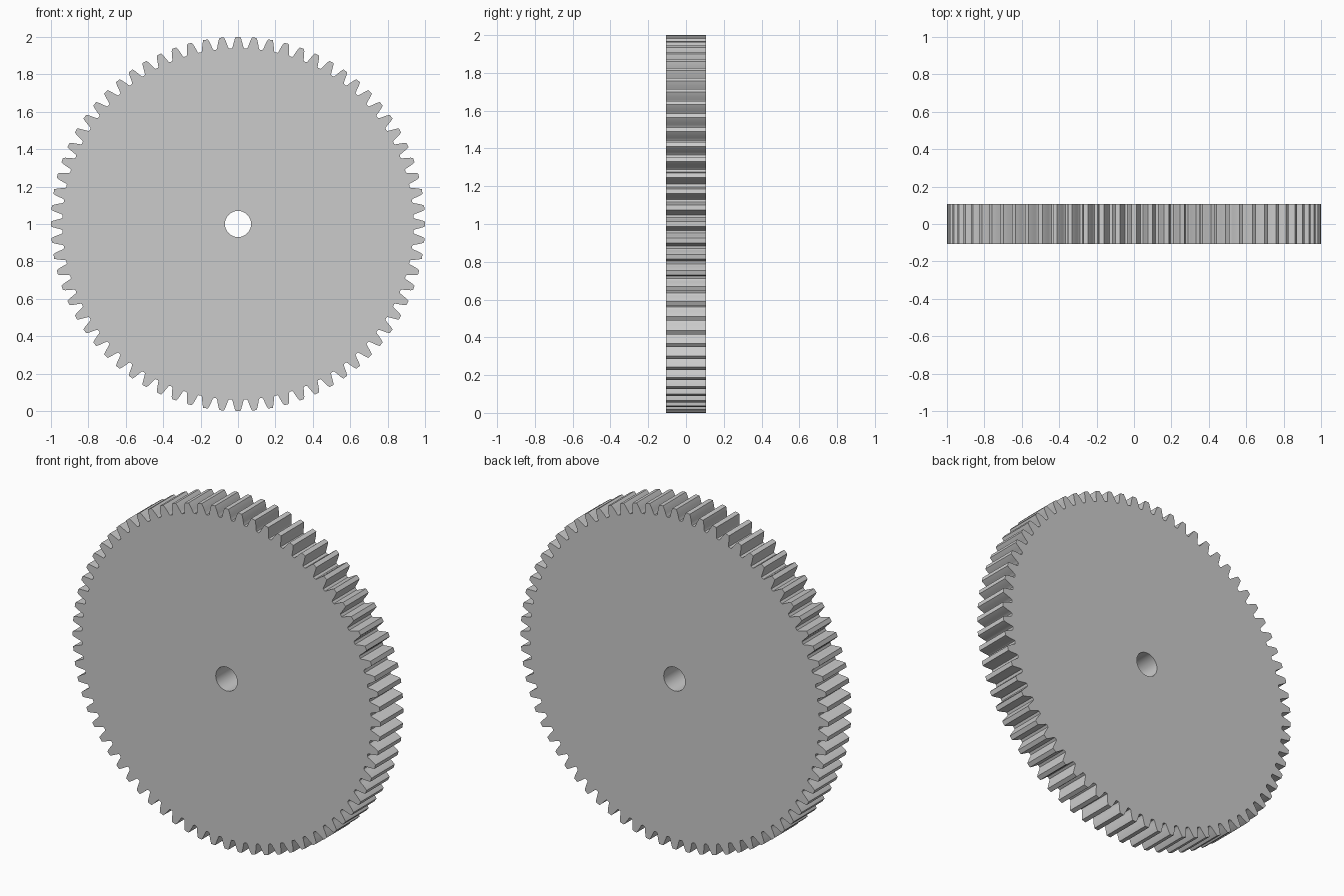
import bpy, bmesh, math

if "Cube" in bpy.data.objects:
    bpy.data.objects.remove(bpy.data.objects["Cube"])

TEETH = 72
HALF = 0.107          # half thickness along y
HOLE_R = 0.07
CENTRE_Z = 1.0

# half tooth, tip to root: (radius, half width)
FLANK = [(1.0, 0.0125), (0.988, 0.0175), (0.973, 0.0222),
         (0.957, 0.0265), (0.945, 0.0295), (0.939, 0.0335)]


def polar(r, a):
    return (r * math.sin(a), -HALF, CENTRE_Z + r * math.cos(a))


def ring(bm, pts):
    vs = [bm.verts.new(p) for p in pts]
    return [bm.edges.new((vs[i - 1], vs[i])) for i in range(len(vs))]


# toothed outline, one tooth at a time
outline = []
for i in range(TEETH):
    a = 2 * math.pi * i / TEETH
    outline += [polar(r, a - w / r) for r, w in reversed(FLANK)]
    outline += [polar(r, a + w / r) for r, w in FLANK]

# shaft hole outline
hole = [polar(HOLE_R, 2 * math.pi * i / 48) for i in range(48)]

# fill between the outlines and extrude through the thickness
bm = bmesh.new()
edges = ring(bm, outline) + ring(bm, hole)
bmesh.ops.triangle_fill(bm, edges=edges, use_beauty=True)
res = bmesh.ops.extrude_face_region(bm, geom=bm.faces[:], use_keep_orig=True)
verts = [g for g in res["geom"] if isinstance(g, bmesh.types.BMVert)]
bmesh.ops.translate(bm, vec=(0, 2 * HALF, 0), verts=verts)
bmesh.ops.recalc_face_normals(bm, faces=bm.faces[:])

mesh = bpy.data.meshes.new("spur_gear")
bm.to_mesh(mesh)
bm.free()
gear = bpy.data.objects.new("spur_gear", mesh)
bpy.context.collection.objects.link(gear)

# smooth bore and flanks, crisp faces
bpy.context.view_layer.objects.active = gear
gear.select_set(True)
bpy.ops.object.shade_smooth_by_angle(angle=math.radians(25))
